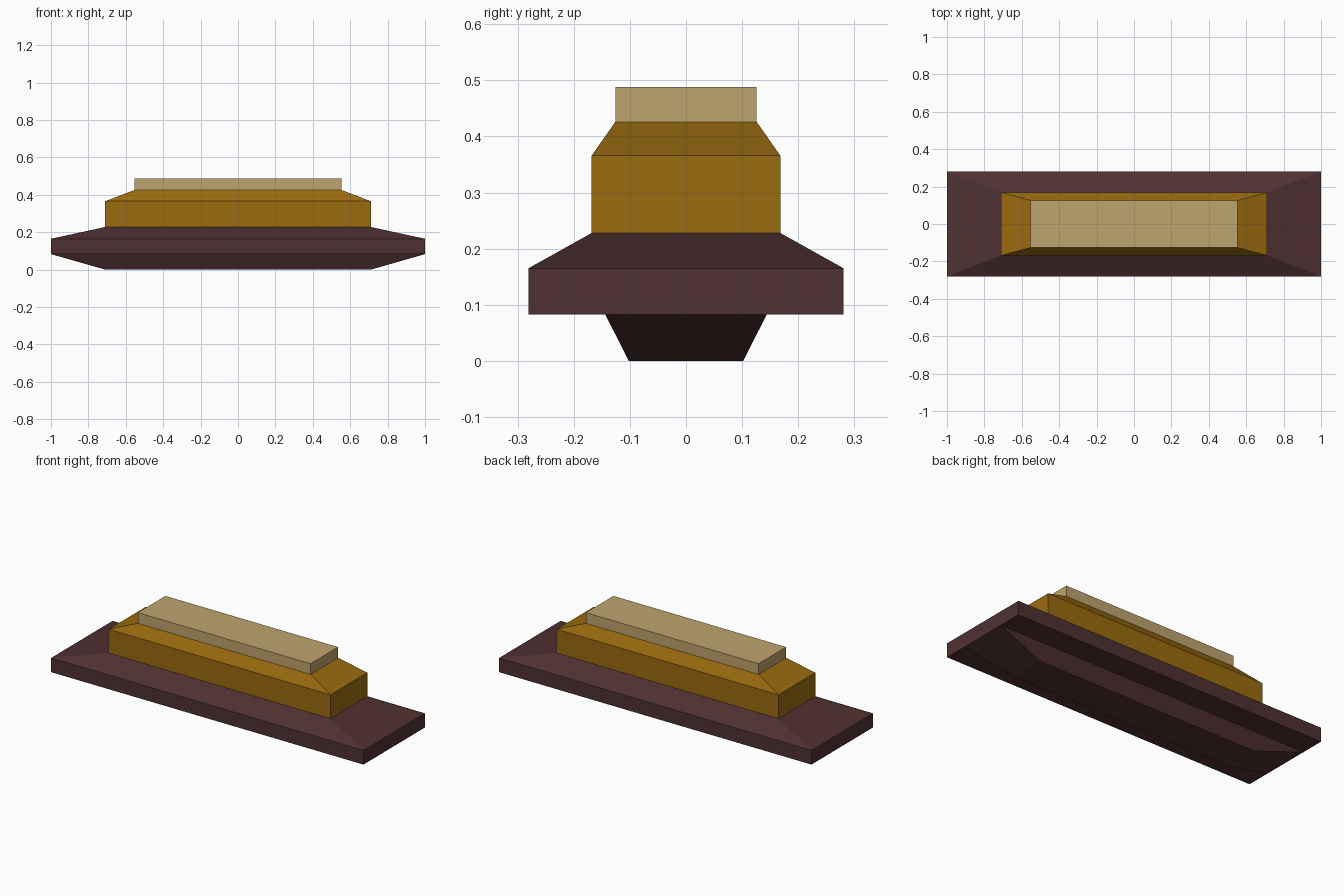
import bpy
import bmesh

if "Cube" in bpy.data.objects:
    bpy.data.objects.remove(bpy.data.objects["Cube"])


def material(name, rgb):
    """Flat material from 0-255 sRGB values, stored as linear."""
    def lin(c):
        c /= 255
        return c / 12.92 if c <= 0.04045 else ((c + 0.055) / 1.055) ** 2.4
    mat = bpy.data.materials.new(name)
    mat.diffuse_color = (*[lin(c) for c in rgb], 1)
    mat.use_nodes = True
    mat.node_tree.nodes["Principled BSDF"].inputs["Base Color"].default_value = mat.diffuse_color
    return mat


def stepped_block(name, levels, mat):
    """Loft rectangles given as (half_x, half_y, z) and cap both ends."""
    bm = bmesh.new()
    rings = [[bm.verts.new((sx * hx, sy * hy, z))
              for sx, sy in ((-1, -1), (1, -1), (1, 1), (-1, 1))]
             for hx, hy, z in levels]
    for low, high in zip(rings, rings[1:]):
        for i in range(4):
            j = (i + 1) % 4
            bm.faces.new((low[i], low[j], high[j], high[i]))
    bm.faces.new(rings[0][::-1])
    bm.faces.new(rings[-1])
    bmesh.ops.recalc_face_normals(bm, faces=bm.faces)
    mesh = bpy.data.meshes.new(name)
    bm.to_mesh(mesh)
    bm.free()
    mesh.materials.append(mat)
    obj = bpy.data.objects.new(name, mesh)
    bpy.context.collection.objects.link(obj)
    return obj


maroon = material("dark maroon", (79, 48, 50))
gold = material("dark gold", (154, 107, 15))
tan = material("pale tan", (191, 163, 110))

# Keel, slab, body and lid, from the ground up
BODY = (0.71, 0.168)
LID = (0.553, 0.126)
stepped_block("keel", [(0.71, 0.102, 0), (1.0, 0.144, 0.083)], maroon)
stepped_block("base_slab", [(1.0, 0.281, 0.083), (1.0, 0.281, 0.165),
                            (*BODY, 0.228)], maroon)
stepped_block("body", [(*BODY, 0.228), (*BODY, 0.366), (*LID, 0.426)], gold)
stepped_block("lid", [(*LID, 0.426), (*LID, 0.488)], tan)
